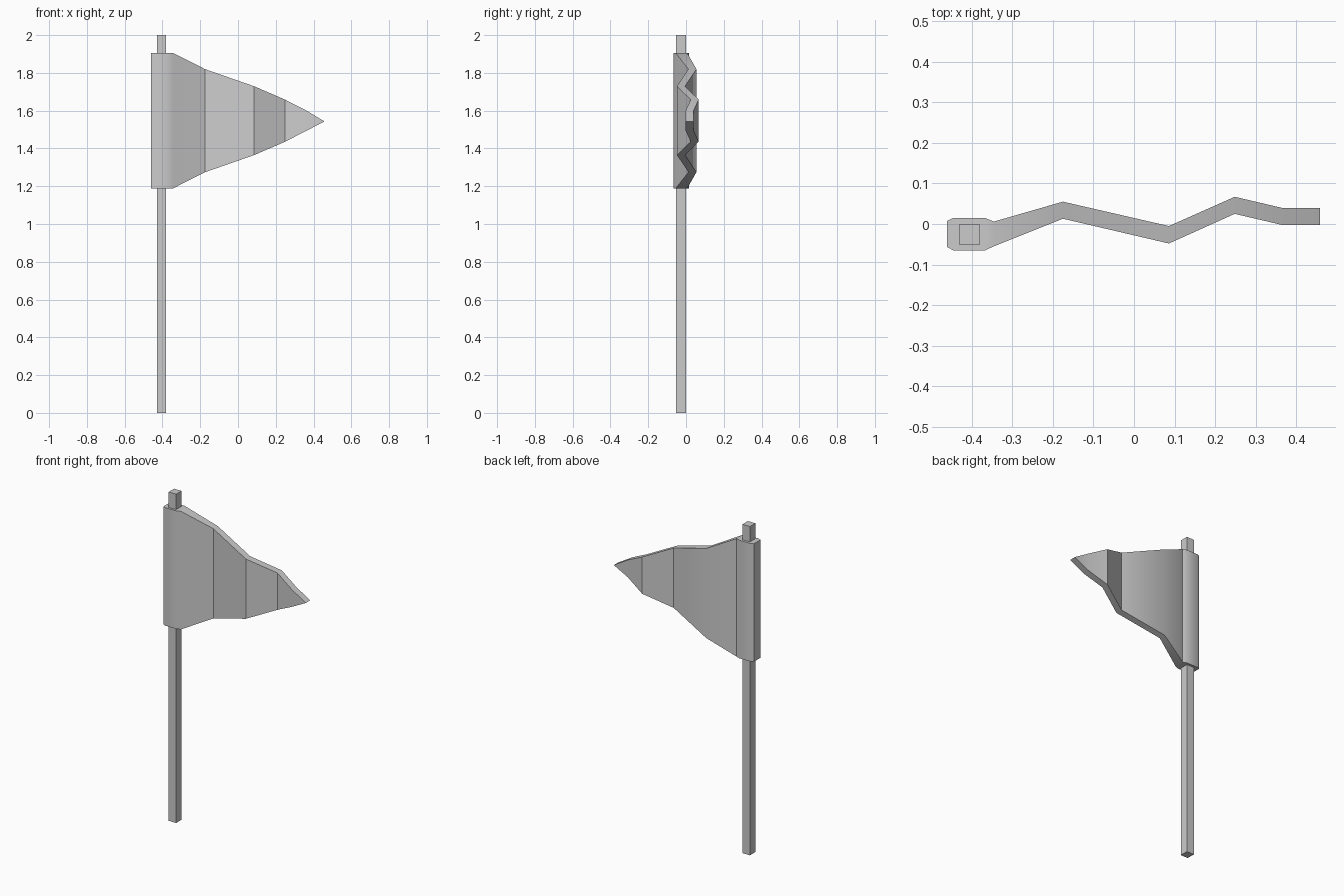
import bpy
import bmesh
from math import radians

cube = bpy.data.objects.get("Cube")
if cube:
    bpy.data.objects.remove(cube, do_unlink=True)

grey = bpy.data.materials.new("plain grey")
grey.use_nodes = True
colour = (0.6, 0.6, 0.6, 1)
grey.diffuse_color = colour
grey.node_tree.nodes["Principled BSDF"].inputs["Base Color"].default_value = colour


def finish(name, bm):
    bmesh.ops.recalc_face_normals(bm, faces=bm.faces)
    mesh = bpy.data.meshes.new(name)
    bm.to_mesh(mesh)
    bm.free()
    mesh.materials.append(grey)
    obj = bpy.data.objects.new(name, mesh)
    bpy.context.collection.objects.link(obj)
    bpy.ops.object.select_all(action='DESELECT')
    obj.select_set(True)
    bpy.context.view_layer.objects.active = obj
    bpy.ops.object.shade_smooth_by_angle(angle=radians(30))
    return obj


# Square pole
bm = bmesh.new()
bmesh.ops.create_cube(bm, size=1)
for v in bm.verts:
    v.co.x = v.co.x * 0.05 - 0.405
    v.co.y = v.co.y * 0.052 - 0.026
    v.co.z = (v.co.z + 0.5) * 2
finish("pole", bm)

# Chamfered sleeve flowing into a rippled, tapering pennant
# Each station: x, front y, back y, half height
stations = [
    (-0.461, -0.056, 0.007, 0.359),
    (-0.445, -0.065, 0.015, 0.359),
    (-0.367, -0.065, 0.015, 0.359),
    (-0.345, -0.055, 0.006, 0.359),
    (-0.175, 0.013, 0.055, 0.273),
    (0.086, -0.048, -0.005, 0.182),
    (0.248, 0.025, 0.067, 0.112),
    (0.363, -0.002, 0.040, 0.053),
]
mid = 1.547
bm = bmesh.new()
rings = []
for x, front, back, half in stations:
    rings.append([bm.verts.new((x, y, z)) for y, z in (
        (front, mid - half), (back, mid - half),
        (back, mid + half), (front, mid + half))])
bm.faces.new(rings[0])
for a, b in zip(rings, rings[1:]):
    for i in range(4):
        j = (i + 1) % 4
        bm.faces.new((a[i], a[j], b[j], b[i]))

# Pointed tip ending in a short edge
front_tip = bm.verts.new((0.458, -0.002, 1.543))
back_tip = bm.verts.new((0.458, 0.040, 1.543))
fl, bl, bu, fu = rings[-1]
bm.faces.new((fl, bl, back_tip, front_tip))
bm.faces.new((bu, fu, front_tip, back_tip))
bm.faces.new((fu, fl, front_tip))
bm.faces.new((bl, bu, back_tip))
finish("pennant", bm)
